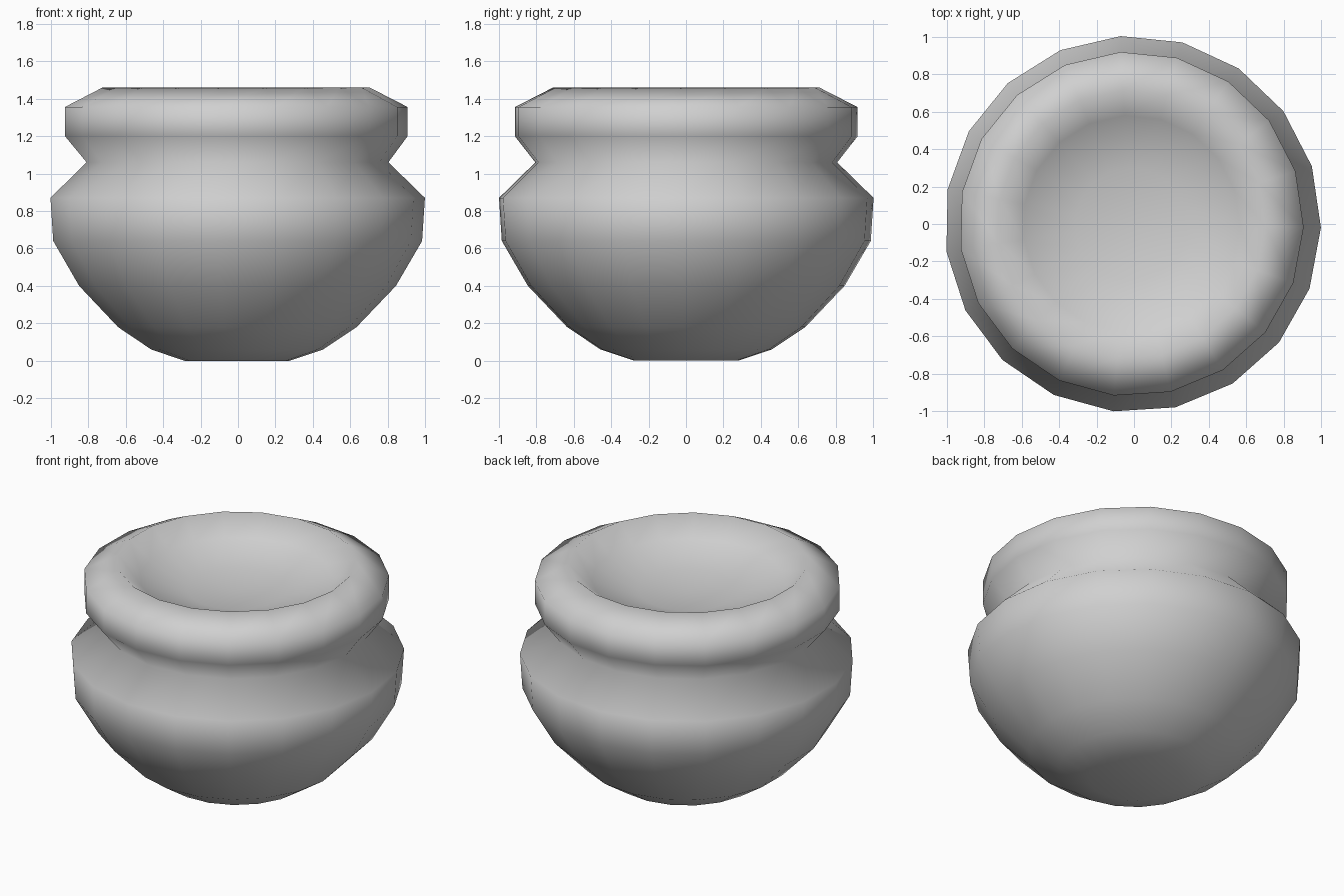
import bpy, bmesh, math

cube = bpy.data.objects.get("Cube")
if cube:
    bpy.data.objects.remove(cube, do_unlink=True)

SIDES = 19
TWIST = math.radians(-1.1)
CENTRE_X = -0.007

# Profiles as (radius, height): body up to the neck, then rim and shallow bowl
BODY = [(0.28, 0.0), (0.46, 0.06), (0.64, 0.18), (0.85, 0.40), (0.99, 0.64),
        (1.005, 0.87), (0.81, 1.06)]
RIM = [(0.92, 1.20), (0.92, 1.355), (0.715, 1.46), (0.58, 1.35), (0.30, 1.28)]
RIM_CENTRE_X = -0.014
BOWL_FLOOR = 1.26

# Plain grey clay
clay = bpy.data.materials.new("grey clay")
clay.use_nodes = True
grey = (0.63, 0.63, 0.63, 1.0)
clay.diffuse_color = grey
clay.node_tree.nodes["Principled BSDF"].inputs["Base Color"].default_value = grey

bm = bmesh.new()


def add_ring(radius, height, centre_x):
    ring = []
    for i in range(SIDES):
        a = TWIST + math.tau * i / SIDES
        ring.append(bm.verts.new((centre_x + radius * math.cos(a),
                                  radius * math.sin(a), height)))
    return ring


def cap(ring, height, centre_x):
    centre = bm.verts.new((centre_x, 0, height))
    for i in range(SIDES):
        bm.faces.new((ring[i], ring[(i + 1) % SIDES], centre))


# Walls between the rings, closed by the base and the bowl floor
rings = [add_ring(r, z, CENTRE_X) for r, z in BODY]
rings += [add_ring(r, z, RIM_CENTRE_X) for r, z in RIM]
for low, high in zip(rings, rings[1:]):
    for i in range(SIDES):
        j = (i + 1) % SIDES
        bm.faces.new((low[i], low[j], high[j], high[i]))
cap(rings[0], 0.0, CENTRE_X)
cap(rings[-1], BOWL_FLOOR, RIM_CENTRE_X)

bmesh.ops.recalc_face_normals(bm, faces=bm.faces)
for face in bm.faces:
    face.smooth = True

mesh = bpy.data.meshes.new("pot")
bm.to_mesh(mesh)
bm.free()
mesh.materials.append(clay)
pot = bpy.data.objects.new("pot", mesh)
bpy.context.collection.objects.link(pot)
